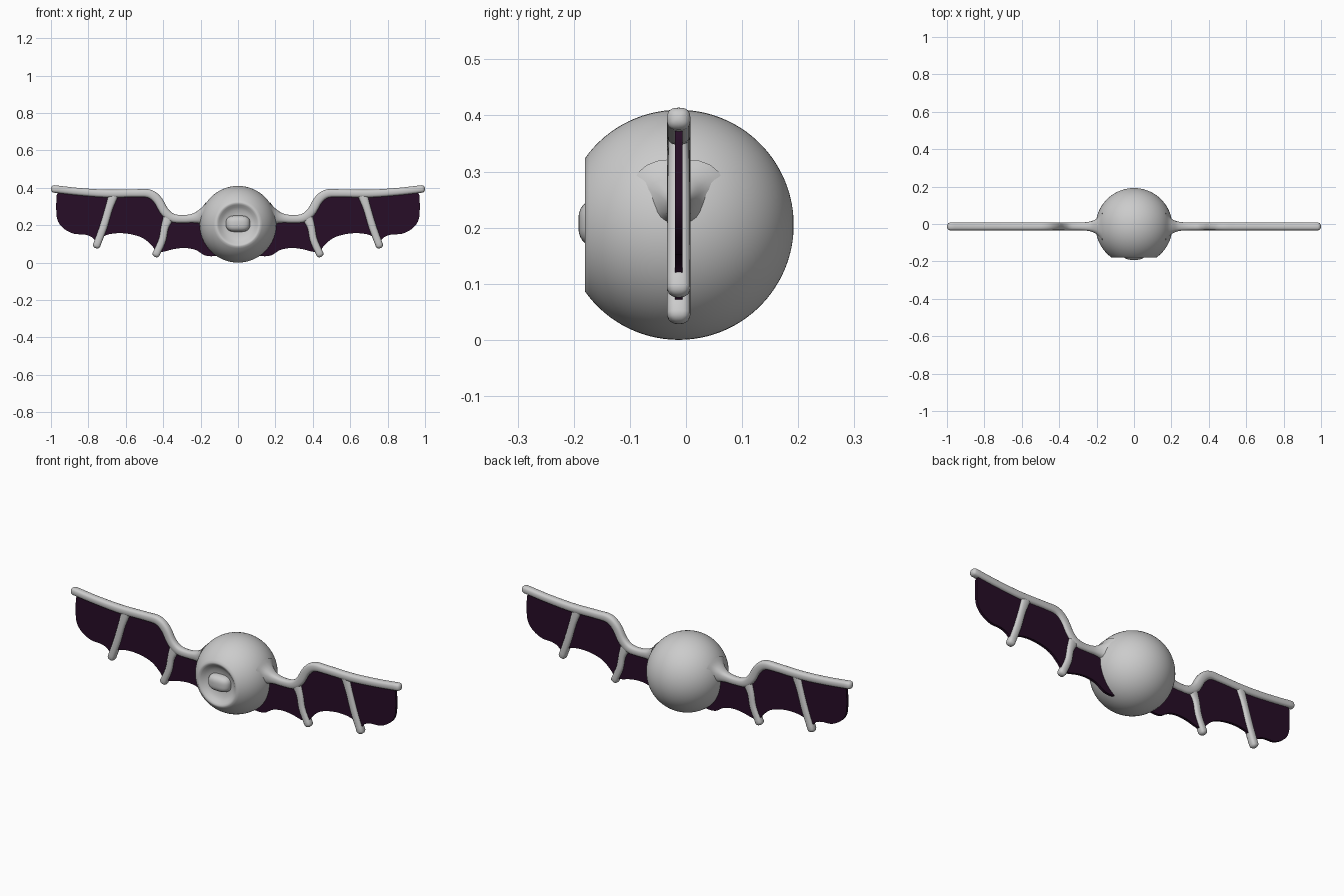
import bpy, bmesh, math
from mathutils import Vector

cube = bpy.data.objects.get("Cube")
if cube:
    bpy.data.objects.remove(cube, do_unlink=True)

CY, R = -0.013, 0.205  # shared depth centre and body radius


def material(name, rgb):
    m = bpy.data.materials.new(name)
    m.use_nodes = True
    m.diffuse_color = (*rgb, 1)
    b = m.node_tree.nodes["Principled BSDF"]
    b.inputs["Base Color"].default_value = (*rgb, 1)
    b.inputs["Roughness"].default_value = 0.6
    return m


grey = material("light grey", (0.6, 0.6, 0.6))
purple = material("dark purple", (0.02, 0.004, 0.02))


def finish(name, bm, mat, angle=60, mirror=False):
    bmesh.ops.recalc_face_normals(bm, faces=bm.faces)
    me = bpy.data.meshes.new(name)
    bm.to_mesh(me)
    bm.free()
    me.materials.append(mat)
    ob = bpy.data.objects.new(name, me)
    bpy.context.collection.objects.link(ob)
    if mirror:
        mod = ob.modifiers.new("Mirror", "MIRROR")
        mod.use_mirror_merge = False
    bpy.ops.object.select_all(action="DESELECT")
    ob.select_set(True)
    bpy.context.view_layer.objects.active = ob
    bpy.ops.object.shade_smooth_by_angle(angle=math.radians(angle))
    return ob


def smooth_path(pts, steps=6):
    """Catmull-Rom curve through points of any dimension."""
    p = [Vector(q) for q in pts]
    p = [2 * p[0] - p[1]] + p + [2 * p[-1] - p[-2]]
    out = []
    for a, b, c, d in zip(p, p[1:], p[2:], p[3:]):
        for i in range(steps):
            t = i / steps
            out.append(0.5 * (2 * b + (c - a) * t + (2 * a - 5 * b + 4 * c - d) * t * t
                              + (3 * b - a - 3 * c + d) * t ** 3))
    return out + [p[-2]]


def spow(v, e):
    return math.copysign(abs(v) ** e, v)


def limb(name, pts, sides=20):
    """Rounded bar through (x, z, half height, half depth) stations."""
    path = smooth_path(pts)
    bm = bmesh.new()
    rings = []
    n = len(path)

    def ring(s, direction, scale=1.0, shift=0.0):
        nx, nz = -direction[1], direction[0]
        vs = []
        for k in range(sides):
            a = 2 * math.pi * k / sides
            u = spow(math.cos(a), 0.75) * s[2] * scale
            d = spow(math.sin(a), 0.75) * s[3] * scale
            vs.append(bm.verts.new((s[0] + nx * u + direction[0] * shift, CY + d,
                                    s[1] + nz * u + direction[1] * shift)))
        rings.append(vs)

    for i, s in enumerate(path):
        direction = Vector((path[min(i + 1, n - 1)] - path[max(i - 1, 0)])[:2]).normalized()
        ring(s, direction)
    # domed tip
    for a in (30, 55, 75):
        t = math.radians(a)
        ring(path[-1], direction, math.cos(t), 0.016 * math.sin(t))
    for r, q in zip(rings, rings[1:]):
        for k in range(sides):
            j = (k + 1) % sides
            bm.faces.new((r[k], r[j], q[j], q[k]))
    bm.faces.new(rings[0])
    bm.faces.new(rings[-1])
    return finish(name, bm, grey, mirror=True)


# Body: sphere with a scooped dish in front, spun around the depth axis
bm = bmesh.new()
rim = math.acos(-0.167 / R)
profile = [(R * math.sin(rim * i / 40), CY + R * math.cos(rim * i / 40)) for i in range(41)]
profile += [(0.112, -0.18), (0.104, -0.175), (0.092, -0.164), (0.076, -0.155), (0.05, -0.149), (0, -0.147)]
verts = [bm.verts.new((r, y, R)) for r, y in profile]
edges = [bm.edges.new(e) for e in zip(verts, verts[1:])]
bmesh.ops.spin(bm, geom=verts + edges, cent=(0, 0, R), axis=(0, 1, 0), angle=2 * math.pi, steps=64)
bmesh.ops.remove_doubles(bm, verts=bm.verts, dist=0.0004)
finish("body", bm, grey, 40)

# Oval button inside the dish
bm = bmesh.new()
bmesh.ops.create_uvsphere(bm, u_segments=40, v_segments=20, radius=1)
for v in bm.verts:
    x, y, h = v.co
    ring_r = math.hypot(x, y) or 1e-6
    flat = ring_r ** 0.7
    v.co = (0.065 * spow(x / ring_r, 0.65) * flat,
            -0.148 - 0.044 * spow(h, 0.8),
            0.208 + 0.044 * spow(y / ring_r, 0.75) * flat)
finish("front_button", bm, grey, 60)

# Wing arm: flared root, dip, raised elbow and long leading edge
limb("wing_arm", [
    (0.165, 0.248, 0.075, 0.085), (0.195, 0.245, 0.044, 0.045), (0.235, 0.238, 0.026, 0.026),
    (0.29, 0.233, 0.021, 0.021), (0.35, 0.239, 0.023, 0.021), (0.392, 0.272, 0.024, 0.021),
    (0.43, 0.335, 0.024, 0.021), (0.475, 0.368, 0.023, 0.021), (0.55, 0.371, 0.021, 0.021),
    (0.7, 0.369, 0.021, 0.021), (0.85, 0.379, 0.02, 0.021), (0.984, 0.394, 0.02, 0.021)])

# Wing fingers
limb("inner_finger", [(0.37, 0.245, 0.03, 0.018), (0.391, 0.19, 0.021, 0.02),
                      (0.405, 0.12, 0.02, 0.021), (0.438, 0.045, 0.02, 0.021)])
limb("outer_finger", [(0.665, 0.365, 0.027, 0.018), (0.69, 0.29, 0.021, 0.02),
                      (0.72, 0.19, 0.021, 0.021), (0.756, 0.092, 0.02, 0.021)])

# Wing membrane: upper edge hidden in the arm, three scallops below
top = [(0.1, 0.235), (0.2, 0.235), (0.345, 0.237), (0.392, 0.272), (0.43, 0.335),
       (0.475, 0.368), (0.7, 0.369), (0.85, 0.378), (0.955, 0.388)]
outer = smooth_path([(0.97, 0.36), (0.972, 0.29), (0.965, 0.228), (0.935, 0.185),
                     (0.88, 0.155), (0.82, 0.15), (0.78, 0.135), (0.752, 0.1)])
middle = smooth_path([(0.742, 0.115), (0.71, 0.145), (0.65, 0.157), (0.58, 0.153),
                      (0.51, 0.132), (0.46, 0.09), (0.438, 0.055)])
inner = smooth_path([(0.425, 0.055), (0.39, 0.06), (0.34, 0.073), (0.28, 0.078),
                     (0.225, 0.067), (0.18, 0.04), (0.14, 0.034), (0.09, 0.04)])
bm = bmesh.new()
outline = [bm.verts.new((p[0], CY - 0.007, p[1])) for p in top + outer + middle + inner]
face = bm.faces.new(outline)
new = bmesh.ops.extrude_face_region(bm, geom=[face])["geom"]
bmesh.ops.translate(bm, vec=(0, 0.014, 0), verts=[g for g in new if isinstance(g, bmesh.types.BMVert)])
finish("wing_membrane", bm, purple, 30, mirror=True)
